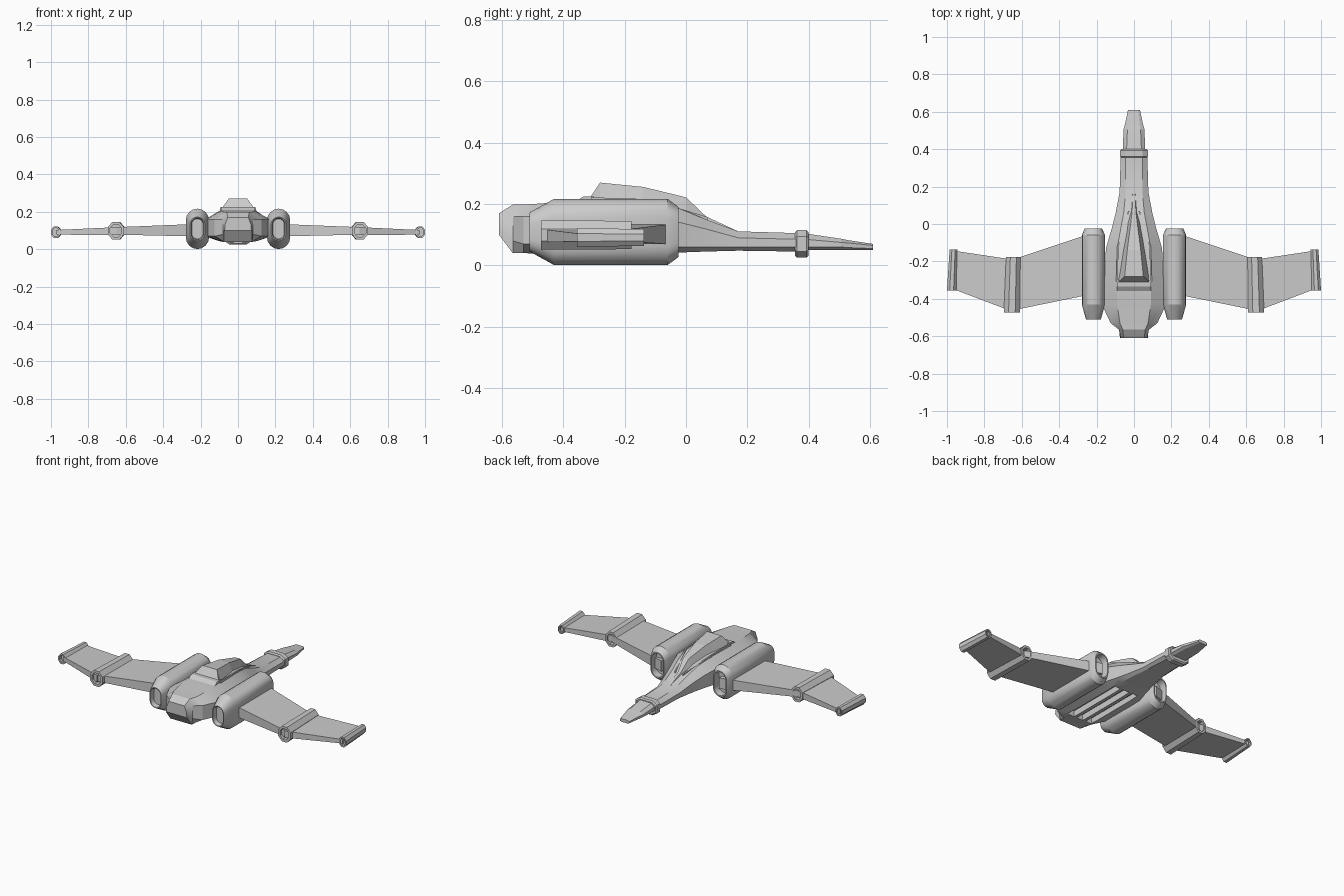
import bpy, bmesh, math

cube = bpy.data.objects.get("Cube")
if cube:
    bpy.data.objects.remove(cube, do_unlink=True)

# Single hull colour
hull = bpy.data.materials.new("hull_grey")
hull.use_nodes = True
hull.diffuse_color = (0.6, 0.6, 0.6, 1)
hull.node_tree.nodes["Principled BSDF"].inputs["Base Color"].default_value = (0.6, 0.6, 0.6, 1)


def loft(name, rings, mirror=False, smooth=False):
    """Skin a list of equal-length point rings and cap both ends."""
    bm = bmesh.new()
    loops = [[bm.verts.new(p) for p in ring] for ring in rings]
    n = len(loops[0])
    for a, b in zip(loops, loops[1:]):
        for i in range(n):
            j = (i + 1) % n
            bm.faces.new((a[i], a[j], b[j], b[i]))
    bm.faces.new(loops[0])
    bm.faces.new(loops[-1])
    bmesh.ops.recalc_face_normals(bm, faces=bm.faces)
    mesh = bpy.data.meshes.new(name)
    bm.to_mesh(mesh)
    bm.free()
    mesh.materials.append(hull)
    ob = bpy.data.objects.new(name, mesh)
    bpy.context.collection.objects.link(ob)
    bpy.ops.object.select_all(action='DESELECT')
    ob.select_set(True)
    bpy.context.view_layer.objects.active = ob
    if smooth:
        bpy.ops.object.shade_smooth_by_angle(angle=math.radians(26))
    if mirror:
        ob.modifiers.new("Mirror", 'MIRROR')
    return ob


def body_ring(y, tw, w, bw, zt, zu, zl, zb):
    """Eight-sided hull section: top, shoulder, lower side and belly."""
    half = [(tw, zt), (w, zu), (w, zl), (bw, zb)]
    pts = half + [(-x, z) for x, z in reversed(half)]
    return [(x, y, z) for x, z in pts]


def pill_ring(x, y, z, hw, hz, seg=8):
    """Upright rounded section."""
    s = hz - hw
    pts = []
    for side, start in ((1, 0), (-1, math.pi)):
        for i in range(seg + 1):
            a = start + math.pi * i / seg
            pts.append((x + hw * math.cos(a), y, z + side * s + hw * math.sin(a)))
    return pts


def octagon_ring(x, y, z, hw, hz):
    """Eight-sided pod section with flat top and sides."""
    c = 1 / math.cos(math.pi / 8)
    return [(x + c * hw * math.cos(a), y, z + c * hz * math.sin(a))
            for a in (math.pi / 8 + k * math.pi / 4 for k in range(8))]


def box_ring(y, x0, x1, z0, z1):
    return [(x0, y, z0), (x1, y, z0), (x1, y, z1), (x0, y, z1)]


# Main body, from blunt front block to the tail boom
body = [
    (-0.61, .055, .07, .075, .170, .13, .11, .10),
    (-0.565, .06, .08, .075, .198, .16, .08, .04),
    (-0.53, .075, .125, .075, .198, .16, .07, .04),
    (-0.43, .09, .172, .08, .205, .16, .07, .037),
    (-0.30, .09, .16, .08, .212, .16, .065, .037),
    (-0.13, .09, .15, .08, .208, .16, .06, .037),
    (-0.02, .07, .118, .08, .185, .14, .06, .042),
    (0.06, .055, .098, .075, .152, .12, .06, .045),
    (0.17, .045, .077, .06, .111, .09, .06, .048),
    (0.37, .045, .071, .05, .105, .085, .06, .045),
]
fuselage = loft("fuselage", [body_ring(*s) for s in body], smooth=True)

# Three slots cut into the belly
for x in (-0.065, 0, 0.065):
    cutter = loft("slot_cutter", [box_ring(y, x - .022, x + .022, 0, .075) for y in (-0.48, -0.07)])
    bpy.context.view_layer.objects.active = fuselage
    mod = fuselage.modifiers.new("Slot", 'BOOLEAN')
    mod.operation = 'DIFFERENCE'
    mod.object = cutter
    bpy.ops.object.modifier_apply(modifier=mod.name)
    bpy.data.objects.remove(cutter, do_unlink=True)

# Tail collar and pointed tail
collar = [(0.355, .04, .068, .04, .108, .09, .05, .032), (0.362, .045, .074, .045, .115, .095, .045, .025),
          (0.393, .045, .074, .045, .115, .095, .045, .025), (0.40, .04, .068, .04, .108, .09, .05, .032)]
loft("tail_collar", [body_ring(*s) for s in collar])
tail = [(0.39, .04, .06, .045, .104, .085, .06, .05), (0.505, .035, .056, .04, .087, .075, .06, .05),
        (0.53, .03, .049, .035, .082, .073, .058, .05), (0.61, .022, .032, .022, .07, .065, .055, .05)]
loft("tail_tip", [body_ring(*s) for s in tail])

# Canopy: tapering ridge on the back, (y, base half width, top half width, base z, top z)
canopy = [(-0.31, .088, .082, .19, .225), (-0.28, .088, .05, .19, .27), (-0.14, .064, .036, .19, .256),
          (0.0, .038, .018, .16, .222), (0.065, .022, .01, .13, .16), (0.17, .012, .006, .09, .111)]
loft("canopy", [[(-b, y, z0), (b, y, z0), (t, y, z1), (-t, y, z1)] for y, b, t, z0, z1 in canopy])
loft("canopy_step", [box_ring(y, -.09, .09, .18, z) for y, z in ((-0.365, .205), (-0.335, .225), (-0.30, .225))])

# Raised rails along the canopy sides
rail = [(-0.31, .088, .096, .222), (-0.12, .082, .09, .216), (0.07, .024, .032, .158)]
loft("canopy_rail", [box_ring(y, a, b, z - .05, z) for y, a, b, z in rail], mirror=True)

# Engine nacelles with recessed ends, (y, half width, half height)
nacelle = [(-0.48, .03, .054), (-0.508, .034, .059), (-0.51, .04, .064), (-0.43, .062, .108), (-0.06, .062, .108),
           (-0.025, .047, .082), (-0.025, .04, .074), (-0.07, .038, .072)]
loft("engine_nacelle", [pill_ring(.217, y, .109, w, h) for y, w, h in nacelle], mirror=True, smooth=True)


def wing_ring(x, front, back, z0, z1):
    return [(x, front, z0), (x, back, z0), (x, back, z1), (x, front, z1)]


# Wings: inner panel to the mid pod, outer panel to the tip pod
loft("inner_wing", [wing_ring(.20, -.37, -.04, .068, .136), wing_ring(.65, -.462, -.19, .078, .118)], mirror=True)
loft("outer_wing", [wing_ring(.65, -.468, -.19, .076, .118), wing_ring(.97, -.347, -.142, .078, .103)], mirror=True)


def pod(name, front, back, depth):
    """Eight-sided tube with recessed ends; each end is (x, y, z, half width, half height)."""
    def inner(e, d):
        return octagon_ring(e[0], e[1] + d, e[2], e[3] * .7, e[4] * .7)
    loft(name, [inner(front, depth), inner(front, 0), octagon_ring(*front),
                octagon_ring(*back), inner(back, 0), inner(back, -depth)], mirror=True)


pod("mid_wing_pod", (.653, -.473, .099, .043, .048), (.645, -.177, .099, .039, .046), .03)
pod("wing_tip_pod", (.975, -.355, .091, .025, .031), (.965, -.137, .091, .021, .027), .02)
